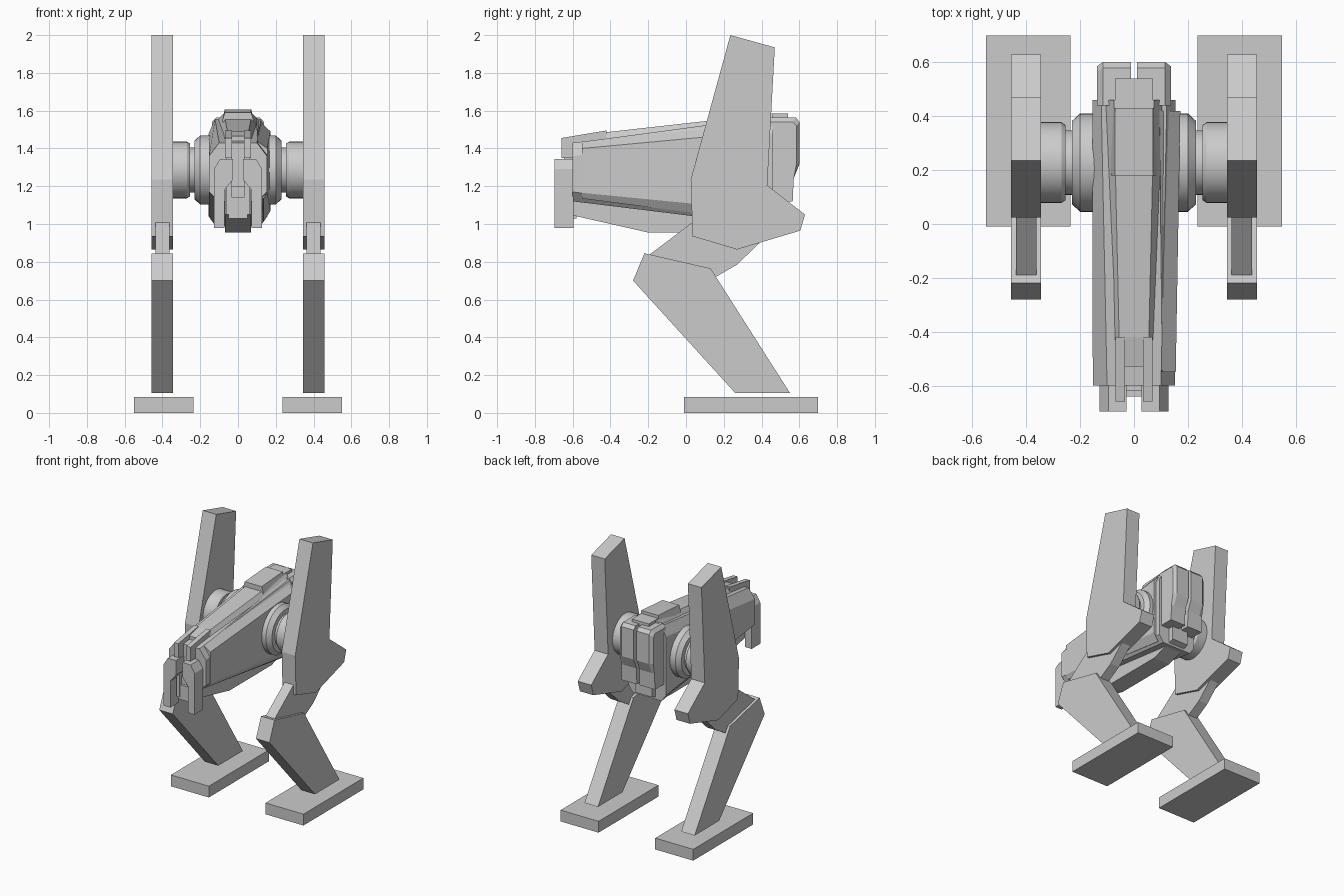
import bpy, bmesh, math

if "Cube" in bpy.data.objects:
    bpy.data.objects.remove(bpy.data.objects["Cube"])

grey = bpy.data.materials.new("plain grey")
grey.diffuse_color = (0.6, 0.6, 0.6, 1)
grey.use_nodes = True
grey.node_tree.nodes["Principled BSDF"].inputs["Base Color"].default_value = grey.diffuse_color


def loft(name, rings):
    """Closed solid through matching rings of 3D points."""
    bm = bmesh.new()
    vs = [[bm.verts.new(p) for p in r] for r in rings]
    n = len(rings[0])
    for a, b in zip(vs, vs[1:]):
        for i in range(n):
            j = (i + 1) % n
            bm.faces.new((a[i], a[j], b[j], b[i]))
    bm.faces.new(vs[0])
    bm.faces.new(vs[-1])
    bmesh.ops.recalc_face_normals(bm, faces=bm.faces)
    me = bpy.data.meshes.new(name)
    bm.to_mesh(me)
    bm.free()
    me.materials.append(grey)
    ob = bpy.data.objects.new(name, me)
    bpy.context.collection.objects.link(ob)
    return ob


def side_plate(name, prof, x0, x1):
    """Extrude a (y, z) profile along x."""
    return loft(name, [[(x, y, z) for y, z in prof] for x in (x0, x1)])


def front_plate(name, prof, y0, y1):
    """Extrude an (x, z) profile along y."""
    return loft(name, [[(x, y, z) for x, z in prof] for y in (y0, y1)])


def box(name, x0, x1, y0, y1, z0, z1):
    return side_plate(name, [(y0, z0), (y1, z0), (y1, z1), (y0, z1)], x0, x1)


def mirrored(ob):
    m = ob.modifiers.new("both sides", "MIRROR")
    m.use_mirror_merge = False
    return ob


def sym(half):
    """Close a right-hand half section into a symmetric one."""
    return half + [(-x, z) for x, z in reversed(half)]


def at(y, sec):
    return [(x, y, z) for x, z in sec]


# Legs
mirrored(box("foot", 0.235, 0.55, -0.01, 0.70, 0, 0.085))
mirrored(side_plate("lower_leg", [(-0.22, 0.845), (0.13, 0.765), (0.55, 0.106),
                                  (0.26, 0.106), (-0.28, 0.70)], 0.345, 0.457))
mirrored(side_plate("knee_link", [(-0.19, 0.84), (0.035, 1.01), (0.3, 1.0),
                                  (0.39, 0.90), (0.27, 0.785), (0.15, 0.715),
                                  (0.0, 0.74)], 0.363, 0.438))
mirrored(side_plate("upper_leg", [(0.235, 2.0), (0.47, 1.935), (0.43, 1.205),
                                  (0.63, 1.05), (0.605, 0.965), (0.27, 0.865),
                                  (0.035, 0.935), (0.025, 1.235)], 0.345, 0.457))

# Turned hip joint: (x, radius) profile swept around the hip axis
hip = [(0.05, 0.183), (0.2, 0.183), (0.23, 0.155), (0.23, 0.12), (0.255, 0.12),
       (0.255, 0.14), (0.27, 0.15), (0.345, 0.15)]
joint = loft("hip_joint", [[(x, 0.228 + r * math.cos(i * math.tau / 40),
                             1.286 + r * math.sin(i * math.tau / 40))
                            for i in range(40)] for x, r in hip])
mirrored(joint)
bpy.context.view_layer.objects.active = joint
joint.select_set(True)
bpy.ops.object.shade_smooth_by_angle(angle=math.radians(25))

# Main hull, widening in height toward the back
loft("hull", [at(-0.60, sym([(0.10, 1.43), (0.153, 1.36), (0.153, 1.17), (0.10, 1.12)])),
              at(0.46, sym([(0.122, 1.555), (0.155, 1.48), (0.155, 1.04), (0.12, 0.99)]))])

# Armour plate on the right flank only
loft("flank_plate", [at(-0.55, [(0.105, 1.435), (0.155, 1.40), (0.155, 1.165),
                                (0.135, 1.135), (0.09, 1.14)]),
                     at(0.42, [(0.095, 1.565), (0.172, 1.49), (0.172, 1.07),
                               (0.135, 1.01), (0.09, 1.02)])])

# Keel below the hull
side_plate("keel", [(-0.62, 1.20), (-0.62, 1.05), (-0.20, 0.955), (0.30, 0.955),
                    (0.50, 1.02), (0.50, 1.20)], -0.068, 0.068)
box("chin_block", -0.05, 0.05, -0.64, -0.58, 1.03, 1.14)

# Spine and raised back plates
loft("spine", [at(-0.43, sym([(0.055, 1.485), (0.075, 1.44)])),
               at(0.46, sym([(0.075, 1.585), (0.11, 1.55)]))])
loft("back_plate", [at(0.18, sym([(0.07, 1.59), (0.085, 1.54)])),
                    at(0.43, sym([(0.07, 1.607), (0.085, 1.54)]))])
box("tail_cap", -0.07, 0.07, 0.42, 0.54, 1.50, 1.585)

# Snout bracket with two prongs
side_plate("snout_bracket", [(-0.53, 1.40), (-0.53, 1.465), (-0.42, 1.49),
                             (-0.42, 1.40)], -0.05, 0.05)
mirrored(side_plate("snout_prong", [(-0.66, 1.35), (-0.66, 1.455), (-0.42, 1.495),
                                    (-0.42, 1.35)], 0.033, 0.068))
mirrored(box("snout_rail", 0.033, 0.06, -0.645, -0.58, 1.05, 1.36))

# Mandibles
mirrored(front_plate("mandible", [(0.027, 1.345), (0.095, 1.345), (0.128, 1.29),
                                  (0.128, 0.98), (0.072, 0.98), (0.072, 1.18),
                                  (0.027, 1.235)], -0.697, -0.595))

# Tail plates with a stepped rear face
tail = [(0.44, 1.565), (0.58, 1.565), (0.602, 1.54), (0.602, 1.32), (0.57, 1.24),
        (0.565, 1.12), (0.44, 1.12)]
mid = [(y, z) for y, z in tail]
outer = [(min(y, 0.585), min(z, 1.54)) for y, z in tail]
outer[1:3] = [(0.565, 1.54), (0.585, 1.52)]
mirrored(loft("tail_plate", [[(x, y, z) for y, z in p]
                             for x, p in ((0.012, mid), (0.115, mid), (0.138, outer))]))
